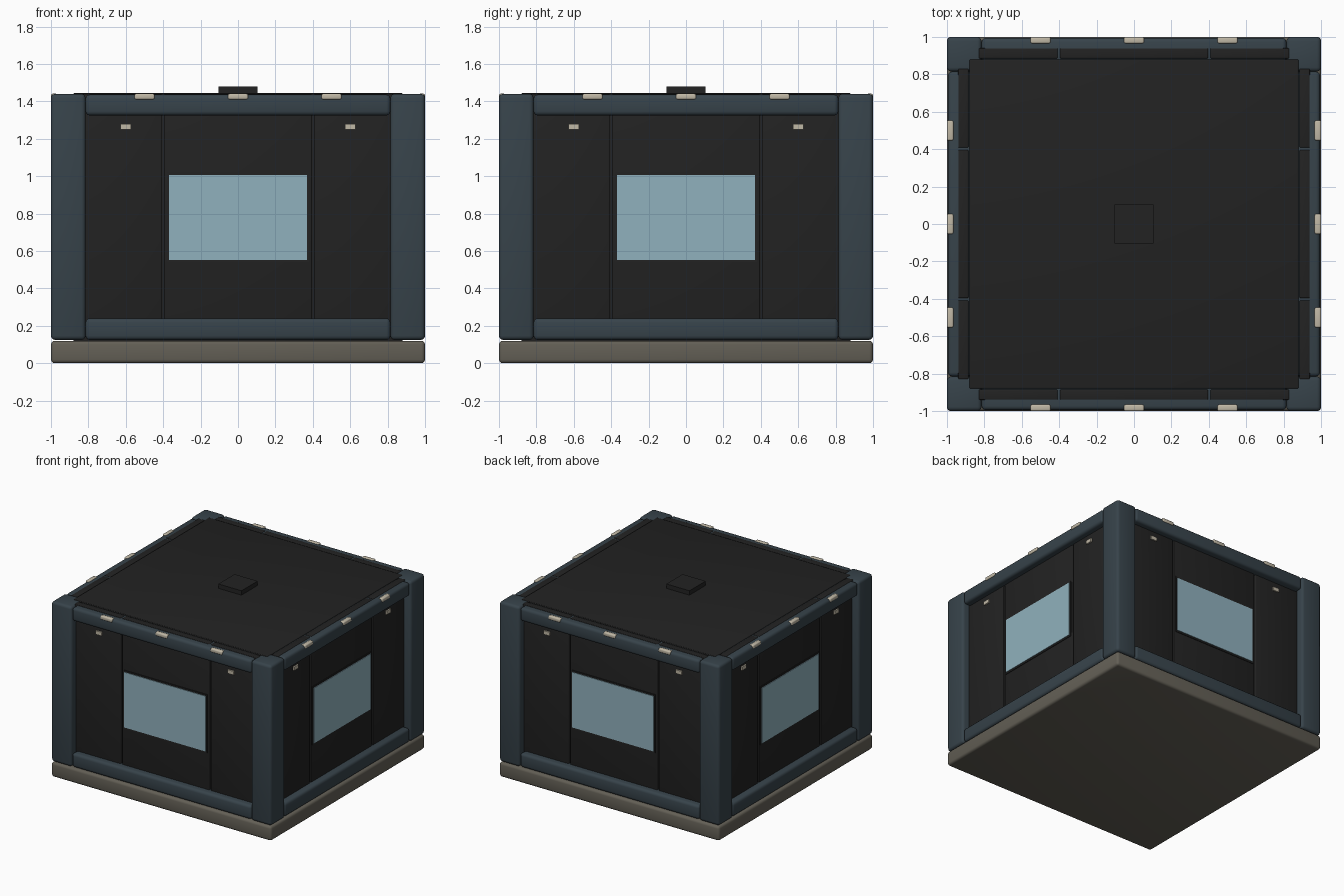
import bpy, bmesh, math
from mathutils import Matrix, Vector

cube = bpy.data.objects.get("Cube")
if cube:
    bpy.data.objects.remove(cube, do_unlink=True)


def material(name, rgb):
    m = bpy.data.materials.new(name)
    m.use_nodes = True
    color = (*rgb, 1)
    m.diffuse_color = color
    m.node_tree.nodes["Principled BSDF"].inputs["Base Color"].default_value = color
    return m


SLATE = material("slate blue", (0.038, 0.056, 0.069))
BLACK = material("charcoal", (0.016, 0.016, 0.016))
STONE = material("warm grey", (0.125, 0.115, 0.092))
GLASS = material("pale blue glass", (0.28, 0.44, 0.51))
CREAM = material("cream", (0.53, 0.48, 0.38))


def finish(bm, name, mat, turn):
    """Turn the part to its side of the model and link it."""
    bmesh.ops.recalc_face_normals(bm, faces=bm.faces)
    bm.transform(Matrix.Rotation(turn * math.pi / 2, 4, 'Z'))
    mesh = bpy.data.meshes.new(name)
    bm.to_mesh(mesh)
    bm.free()
    mesh.materials.append(mat)
    mesh.shade_smooth()
    mesh.set_sharp_from_angle(angle=math.radians(35))
    obj = bpy.data.objects.new(name, mesh)
    bpy.context.collection.objects.link(obj)
    return obj


def box(name, mat, x, y, z, bevel=0, turn=0, segments=3):
    """Box given by its x, y and z ranges, with rounded edges."""
    bm = bmesh.new()
    bmesh.ops.create_cube(bm, size=1)
    for v in bm.verts:
        v.co = Vector([a + (b - a) * (c + 0.5) for (a, b), c in zip((x, y, z), v.co)])
    if bevel:
        bmesh.ops.bevel(bm, geom=bm.edges[:], offset=bevel, segments=segments,
                        profile=0.5, affect='EDGES')
    return finish(bm, name, mat, turn)


def frame(name, mat, half_w, half_h, border, depth, place, turn=0):
    """Rectangular ring lying flat, extruded up by depth, then placed."""
    bm = bmesh.new()
    corners = [(-half_w, -half_h), (half_w, -half_h), (half_w, half_h), (-half_w, half_h)]
    face = bm.faces.new([bm.verts.new((x, y, 0)) for x, y in corners])
    bmesh.ops.inset_region(bm, faces=[face], thickness=border, use_even_offset=True)
    bmesh.ops.delete(bm, geom=[face], context='FACES')
    grown = bmesh.ops.extrude_face_region(bm, geom=bm.faces[:], use_keep_orig=True)
    top = [g for g in grown["geom"] if isinstance(g, bmesh.types.BMVert)]
    bmesh.ops.translate(bm, verts=top, vec=(0, 0, depth))
    bm.transform(place)
    return finish(bm, name, mat, turn)


# Base slab and inner body with flat roof
box("base_slab", STONE, (-1, 1), (-1, 1), (0, 0.12), 0.02)
box("body_and_roof", BLACK, (-0.88, 0.88), (-0.88, 0.88), (0.1, 1.444), 0.006)

# Roof trim and hatch
frame("roof_trim", SLATE, 0.525, 0.525, 0.042, 0.008, Matrix.Translation((0, 0, 1.44)))
frame("roof_hatch_rim", SLATE, 0.16, 0.16, 0.055, 0.06, Matrix.Translation((0, 0, 1.43)))
box("roof_hatch_lid", BLACK, (-0.105, 0.105), (-0.105, 0.105), (1.43, 1.48))

# Four equal sides, each modelled at the front and turned into place
for turn, side in enumerate(("front", "left", "back", "right")):
    def part(name, *args):
        return box(f"{side}_{name}", *args, turn=turn)

    # Corner post and rails
    part("corner_post", SLATE, (0.815, 1), (-1, -0.815), (0.125, 1.44), 0.022)
    part("upper_rail", SLATE, (-0.815, 0.815), (-0.995, -0.86), (1.325, 1.436), 0.022)
    part("lower_rail", SLATE, (-0.815, 0.815), (-0.995, -0.86), (0.125, 0.24), 0.022)

    # Wall panels with narrow gaps
    for label, x in (("right", (-0.83, -0.408)), ("middle", (-0.396, 0.396)),
                     ("left", (0.408, 0.83))):
        part(f"wall_panel_{label}", BLACK, x, (-0.94, -0.885), (0.14, 1.44), 0.006)

    # Window
    upright = Matrix.Translation((0, -0.935, 0.78)) @ Matrix.Rotation(math.pi / 2, 4, 'X')
    frame(f"{side}_window_frame", SLATE, 0.43, 0.29, 0.055, 0.03, upright, turn)
    part("window_seal", BLACK, (-0.38, 0.38), (-0.945, -0.93), (0.54, 1.02))
    part("window_glass", GLASS, (-0.37, 0.37), (-0.95, -0.93), (0.553, 1.007))

    # Small wall lamps and rail clips
    for x in (-0.6, 0.6):
        part("wall_lamp", CREAM, (x - 0.027, x + 0.027), (-0.952, -0.93), (1.25, 1.28))
    for x in (-0.5, 0, 0.5):
        part("rail_clip", CREAM, (x - 0.054, x + 0.054), (-1, -0.965), (1.41, 1.441), 0.009)
